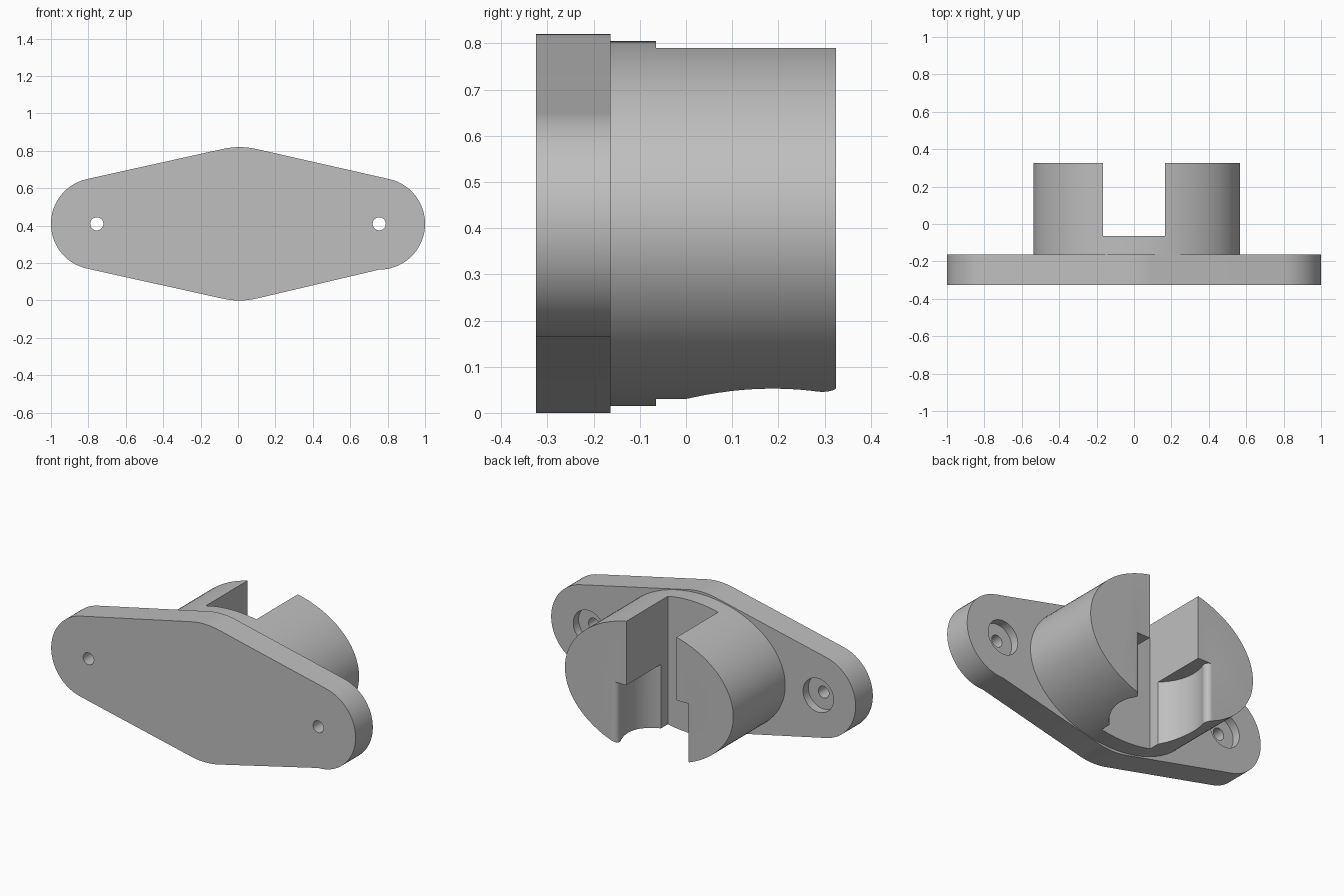
import bpy, bmesh
from math import sin, cos, asin, radians, degrees, pi

cube = bpy.data.objects.get("Cube")
if cube:
    bpy.data.objects.remove(cube, do_unlink=True)

grey = bpy.data.materials.new("light grey")
grey.use_nodes = True
grey.diffuse_color = (0.52, 0.52, 0.52, 1)
grey.node_tree.nodes["Principled BSDF"].inputs["Base Color"].default_value = grey.diffuse_color

MID = 0.41                                   # height of the centre line
FRONT, SEAT, FLOOR, BACK = -0.325, -0.163, -0.065, 0.325


def arc(cx, cy, rx, start, end, steps, ry=None):
    ry = ry or rx
    angles = [radians(start + (end - start) * i / steps) for i in range(steps + 1)]
    return [(cx + rx * cos(a), cy + ry * sin(a)) for a in angles]


def prism(name, outline, low, high, axis="y"):
    """Extrude an outline along y (outline in x, z) or z (outline in x, y)."""
    bm = bmesh.new()
    place = (lambda p, d: (p[0], d, p[1])) if axis == "y" else (lambda p, d: (p[0], p[1], d))
    face = bm.faces.new([bm.verts.new(place(p, low)) for p in outline])
    top = bmesh.ops.extrude_face_region(bm, geom=[face])["geom"]
    shift = (0, high - low, 0) if axis == "y" else (0, 0, high - low)
    bmesh.ops.translate(bm, vec=shift, verts=[v for v in top if isinstance(v, bmesh.types.BMVert)])
    bmesh.ops.recalc_face_normals(bm, faces=bm.faces)
    mesh = bpy.data.meshes.new(name)
    bm.to_mesh(mesh)
    bm.free()
    mesh.materials.append(grey)
    ob = bpy.data.objects.new(name, mesh)
    bpy.context.collection.objects.link(ob)
    return ob


def activate(ob):
    bpy.ops.object.select_all(action="DESELECT")
    ob.select_set(True)
    bpy.context.view_layer.objects.active = ob


def cut(ob, cutter):
    cutter.hide_render = True
    activate(ob)
    mod = ob.modifiers.new("cut", "BOOLEAN")
    mod.operation, mod.solver, mod.object = "DIFFERENCE", "EXACT", cutter
    bpy.ops.object.modifier_apply(modifier=mod.name)
    bpy.data.objects.remove(cutter, do_unlink=True)


# Flange plate: three circles joined by straight tangents
HOLE_X, END_R, MID_X = 0.755, 0.245, 0.008
tilt = degrees(asin((MID - END_R) / HOLE_X))
outline = (arc(HOLE_X, MID, END_R, -90, 90 - tilt, 40)
           + arc(MID_X, MID, MID, 90 - tilt, 90 + tilt, 10)
           + arc(-HOLE_X, MID, END_R, 90 + tilt, 270 - tilt, 40)
           + arc(MID_X, MID, MID, 270 - tilt, 270 + tilt, 10))
plate = prism("flange_plate", outline, FRONT, SEAT)

# Screw holes with counterbores at the back
for side in (-1, 1):
    for radius, start in ((0.035, FRONT - 0.1), (0.1, SEAT - 0.05)):
        ring = arc(side * HOLE_X, MID, radius, 0, 360, 48)[:-1]
        cut(plate, prism("hole_cutter", ring, start, SEAT + 0.1))

# Oval boss
oval = arc(0.015, MID, 0.553, 0, 360, 128, 0.395)[:-1]
boss = prism("oval_boss", oval, SEAT - 0.01, BACK)

# Slot through the full height of the boss
SLOT = 0.165
cut(boss, prism("slot_cutter", [(-SLOT, -0.2), (SLOT, -0.2), (SLOT, 1), (-SLOT, 1)], FLOOR, BACK + 0.1))

# Round pocket in the lower half, with a rounded mouth
R, LIP, CY = 0.25, 0.03, 0.187
lip_y = BACK - LIP
spread = asin((lip_y - CY) / (R + LIP))
lip_x = (R + LIP) * cos(spread)
turn = degrees(spread)
lip = arc(lip_x, lip_y, LIP, 90, 180 + turn, 10)
pocket = ([(lip_x, BACK + 0.05)] + lip
          + arc(0, CY, R, turn, -180 - turn, 72)[1:-1]
          + [(-x, y) for x, y in reversed(lip)] + [(-lip_x, BACK + 0.05)])
cut(boss, prism("pocket_cutter", pocket, -0.1, MID, "z"))

# Smooth round walls, sharp edges
for ob in (plate, boss):
    activate(ob)
    bpy.ops.object.shade_smooth_by_angle(angle=radians(25))
